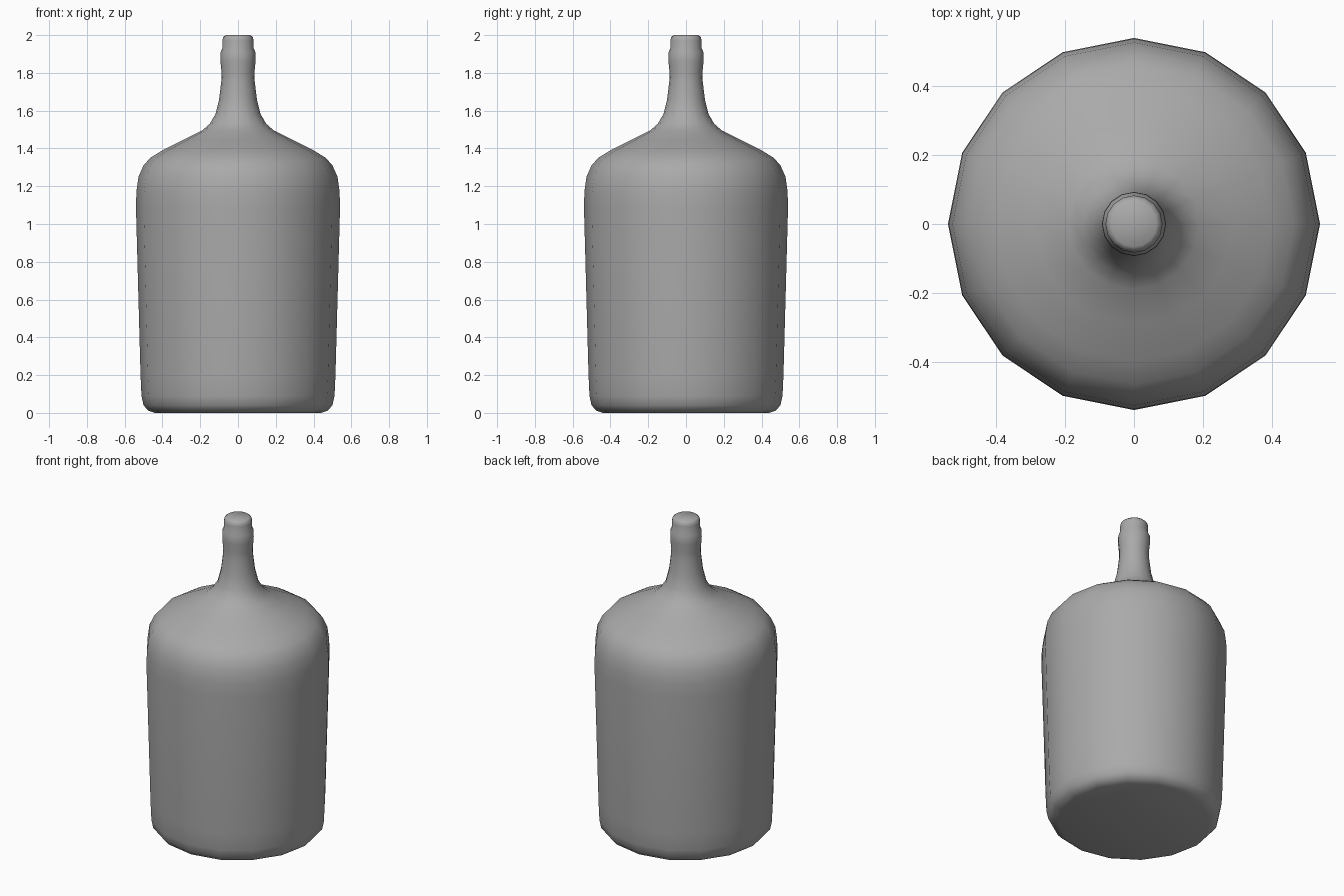
import bpy
import bmesh
import math
from mathutils import Matrix, Vector

if "Cube" in bpy.data.objects:
    bpy.data.objects.remove(bpy.data.objects["Cube"])

# Plain grey glass
grey = bpy.data.materials.new("grey_glass")
grey.use_nodes = True
colour = (0.4, 0.4, 0.4, 1)
grey.diffuse_color = colour
grey.node_tree.nodes["Principled BSDF"].inputs["Base Color"].default_value = colour

# Half silhouette (radius, height): base, body, shoulder, neck, lip
base = [(0, 0), (0.44, 0), (0.475, 0.012), (0.5, 0.04), (0.511, 0.09), (0.516, 0.2)]
body = [(0.54, 1.08), (0.538, 1.17), (0.527, 1.25), (0.5, 1.31), (0.465, 1.35)]
shoulder = [(0.4, 1.39), (0.29, 1.445), (0.19, 1.495), (0.15, 1.53), (0.12, 1.58)]
neck = [(0.1, 1.66), (0.088, 1.76), (0.087, 1.8), (0.093, 1.86), (0.092, 1.91)]
lip = [(0.083, 1.93), (0.083, 1.97), (0.078, 1.99), (0.066, 2), (0, 2)]
profile = base + body + shoulder + neck + lip

# Spin the silhouette into a sixteen-sided bottle
bm = bmesh.new()
verts = [bm.verts.new((r, 0, z)) for r, z in profile]
edges = [bm.edges.new(pair) for pair in zip(verts, verts[1:])]
bmesh.ops.spin(bm, geom=verts + edges, cent=(0, 0, 0), axis=(0, 0, 1),
               angle=math.tau, steps=16, use_merge=True)
bmesh.ops.remove_doubles(bm, verts=bm.verts, dist=0.0005)
bmesh.ops.recalc_face_normals(bm, faces=bm.faces)

mesh = bpy.data.meshes.new("bottle")
bm.to_mesh(mesh)
bm.free()
mesh.materials.append(grey)
mesh.shade_smooth()
bottle = bpy.data.objects.new("bottle", mesh)
bpy.context.collection.objects.link(bottle)
